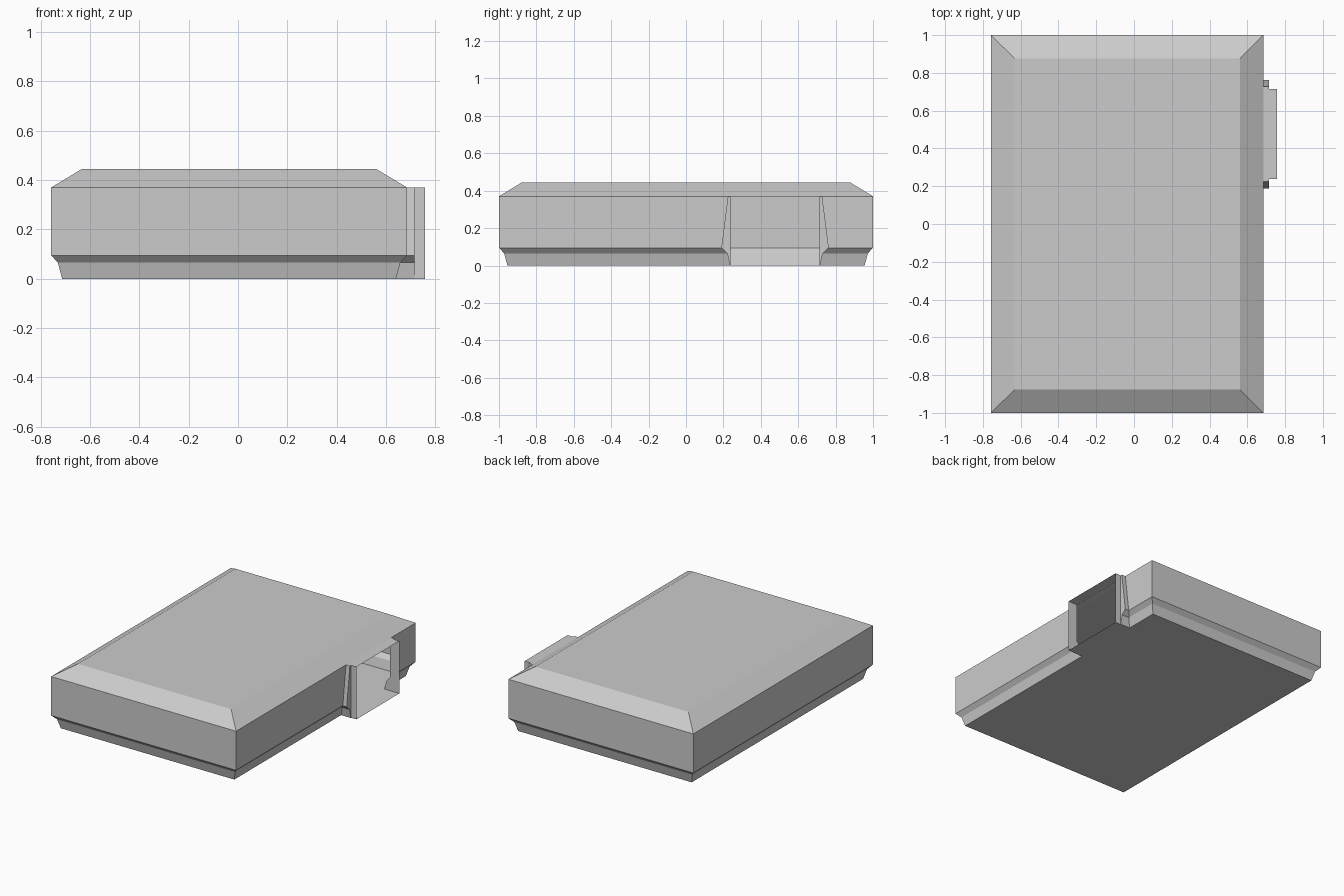
import bpy, bmesh

if "Cube" in bpy.data.objects:
    bpy.data.objects.remove(bpy.data.objects["Cube"])

Y0, Y1 = 0.237, 0.715          # opening limits along y
YC = (Y0 + Y1) / 2
OUT = 0.757                    # outer end of the port


def finish(bm, name):
    bmesh.ops.recalc_face_normals(bm, faces=bm.faces)
    me = bpy.data.meshes.new(name)
    bm.to_mesh(me)
    bm.free()
    ob = bpy.data.objects.new(name, me)
    bpy.context.collection.objects.link(ob)
    return ob


def loft(bm, rings, closed=True):
    for a, b in zip(rings, rings[1:]):
        n = len(a)
        for i in range(n if closed else n - 1):
            j = (i + 1) % n
            bm.faces.new((a[i], a[j], b[j], b[i]))


# Hollow case: stacked rectangular rings (x min, x max, y half, z)
levels = [(-0.713, 0.64, 0.955, 0.0), (-0.73, 0.658, 0.972, 0.065),
          (-0.757, 0.685, 1.0, 0.095), (-0.757, 0.685, 1.0, 0.37),
          (-0.633, 0.56, 0.877, 0.445)]
bm = bmesh.new()
rings = [[bm.verts.new((x, y, z)) for x, y in
          ((xa, -h), (xb, -h), (xb, h), (xa, h))] for xa, xb, h, z in levels]
loft(bm, rings)
bm.faces.new(rings[0][::-1])
bm.faces.new(rings[-1])


def right_wall():
    return [f for f in bm.faces
            if all(v.co.x > 0.6 and v.co.z < 0.38 for v in f.verts)]


# Port opening cut in the right wall
bm.normal_update()
for y in (Y0, Y1):
    faces = right_wall()
    geom = faces + list({e for f in faces for e in f.edges}) + \
        list({v for f in faces for v in f.verts})
    bmesh.ops.bisect_plane(bm, geom=geom, plane_co=(0, y, 0), plane_no=(0, 1, 0))
hole = [f for f in right_wall() if Y0 < f.calc_center_median().y < Y1]
bmesh.ops.delete(bm, geom=hole, context='FACES')
finish(bm, "case")

# Open-ended port sleeve following the case side profile
profile = [(0.685, 0.37), (OUT, 0.37), (OUT, 0.0),
           (0.64, 0.0), (0.658, 0.065), (0.685, 0.095)]
bm = bmesh.new()
walls = [[bm.verts.new((x, y, z)) for x, z in profile] for y in (Y0, Y1)]
for w in walls:
    bm.faces.new(w)
for i, j in ((0, 1), (2, 3)):              # roof and floor
    bm.faces.new((walls[0][i], walls[0][j], walls[1][j], walls[1][i]))
finish(bm, "port_sleeve")

# Tapered flanges either side of the port (inner x, half width, z)
half = YC - Y0
edge = [(0.685, 0.252, 0.37), (0.685, 0.287, 0.095),
        (0.658, 0.255, 0.065), (0.64, half + 0.003, 0.0)]
for side, label in ((-1, "front"), (1, "rear")):
    bm = bmesh.new()
    rings = []
    for x, w, z in edge:
        rings.append([bm.verts.new((px, YC + side * pw, z)) for px, pw in
                      ((x, half), (x, w), (0.715, w), (0.715, half))])
    loft(bm, rings)
    bm.faces.new(rings[0])
    bm.faces.new(rings[-1])
    finish(bm, "port_flange_" + label)
